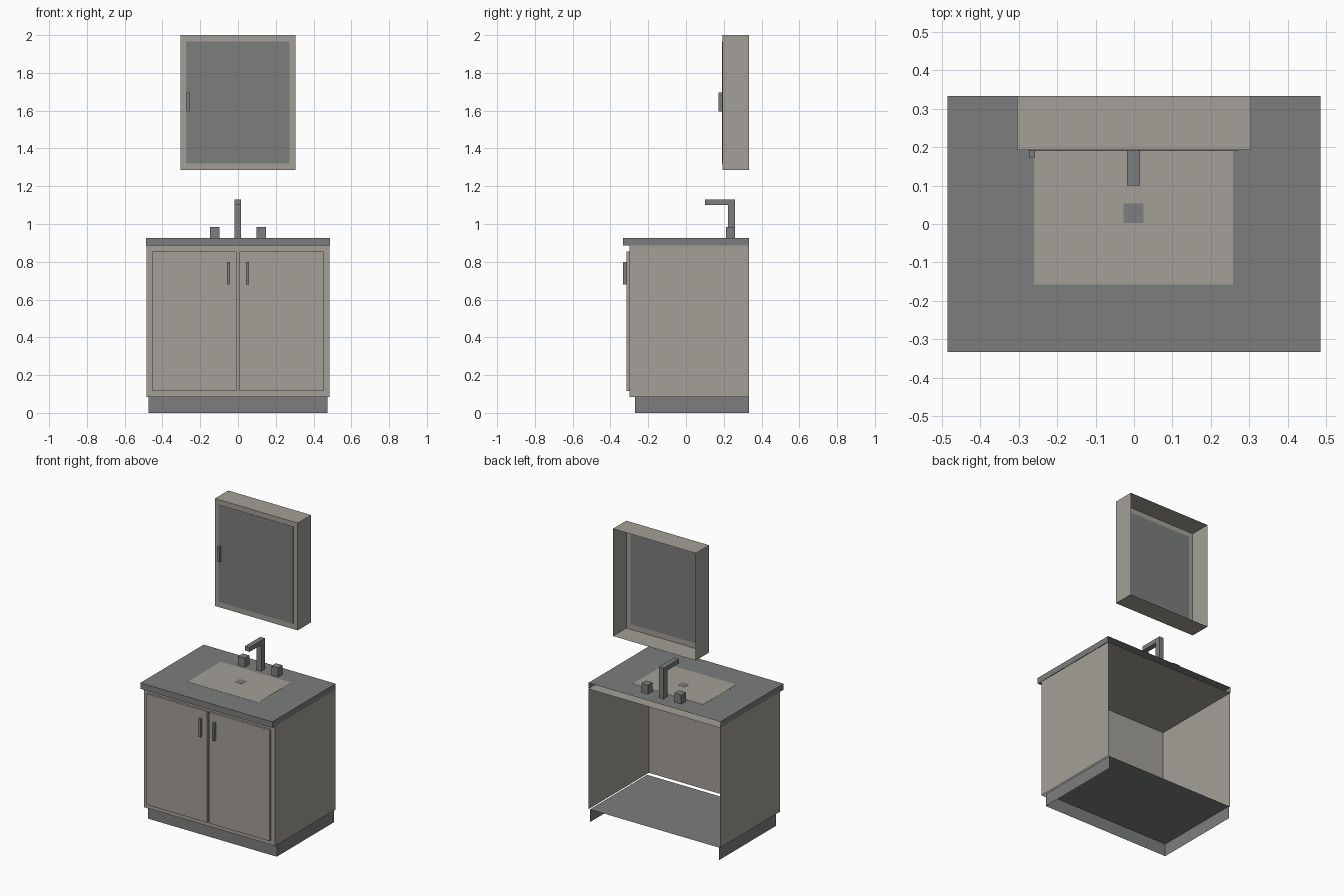
import bpy
import bmesh
from mathutils import Vector

cube = bpy.data.objects.get("Cube")
if cube:
    bpy.data.objects.remove(cube, do_unlink=True)


def make_material(name, rgb):
    mat = bpy.data.materials.new(name)
    mat.use_nodes = True
    color = (*rgb, 1.0)
    mat.diffuse_color = color
    mat.node_tree.nodes["Principled BSDF"].inputs["Base Color"].default_value = color
    return mat


beige = make_material("warm_beige", (0.37, 0.35, 0.31))
grey = make_material("slate_grey", (0.20, 0.21, 0.205))

BACK, DOWN = Vector((0, 1, 0)), Vector((0, 0, -1))


def box(name, x, y, z, mat, open_sides=()):
    """Box from min/max pairs; faces pointing along open_sides are left out."""
    bm = bmesh.new()
    bmesh.ops.create_cube(bm, size=1)
    for v in bm.verts:
        v.co = [lo + (c + 0.5) * (hi - lo) for c, (lo, hi) in zip(v.co, (x, y, z))]
    bm.normal_update()
    gone = [f for f in bm.faces if any(f.normal.dot(d) > 0.9 for d in open_sides)]
    if gone:
        bmesh.ops.delete(bm, geom=gone, context='FACES')
    mesh = bpy.data.meshes.new(name)
    bm.to_mesh(mesh)
    bm.free()
    mesh.materials.append(mat)
    obj = bpy.data.objects.new(name, mesh)
    bpy.context.collection.objects.link(obj)
    return obj


WALL = 0.333   # back plane
TOP = 0.925    # counter surface

# Vanity shells, open towards the wall
box("plinth", (-0.475, 0.475), (-0.27, WALL), (0, 0.085), grey, (BACK, DOWN))
box("cabinet_body", (-0.484, 0.484), (-0.30, WALL), (0.085, 0.885), beige, (BACK, DOWN))
box("countertop", (-0.486, 0.486), (-WALL, WALL), (0.885, TOP), grey, (BACK, DOWN))
box("counter_lip", (-0.484, 0.484), (-0.332, -0.30), (0.885, 0.887), grey)

# Basin and drain
box("basin", (-0.26, 0.258), (-0.158, 0.19), (TOP - 0.001, TOP + 0.001), beige)
box("drain", (-0.027, 0.025), (0.002, 0.053), (TOP, TOP + 0.002), grey)

# Doors, pulls and tap knobs, one per side
for side, s in (("right", -1), ("left", 1)):
    def span(a, b):
        return tuple(sorted((s * a, s * b)))
    box(side + "_door", span(0.008, 0.453), (-0.315, -0.30), (0.115, 0.855), beige)
    box(side + "_door_pull", span(0.043, 0.057), (-0.333, -0.315), (0.68, 0.80), grey)
    box(side + "_tap_knob", span(0.097, 0.147), (0.212, 0.26), (TOP, 0.985), grey)

# Faucet
box("faucet_column", (-0.018, 0.016), (0.222, 0.26), (TOP, 1.13), grey)
box("faucet_spout", (-0.018, 0.016), (0.10, 0.222), (1.10, 1.13), grey)

# Mirror cabinet
box("mirror_cabinet", (-0.305, 0.305), (0.193, WALL), (1.285, 2.0), beige, (BACK,))
box("mirror_glass", (-0.276, 0.272), (0.191, 0.194), (1.32, 1.967), grey)
box("mirror_pull", (-0.273, -0.258), (0.173, 0.192), (1.595, 1.695), grey)
